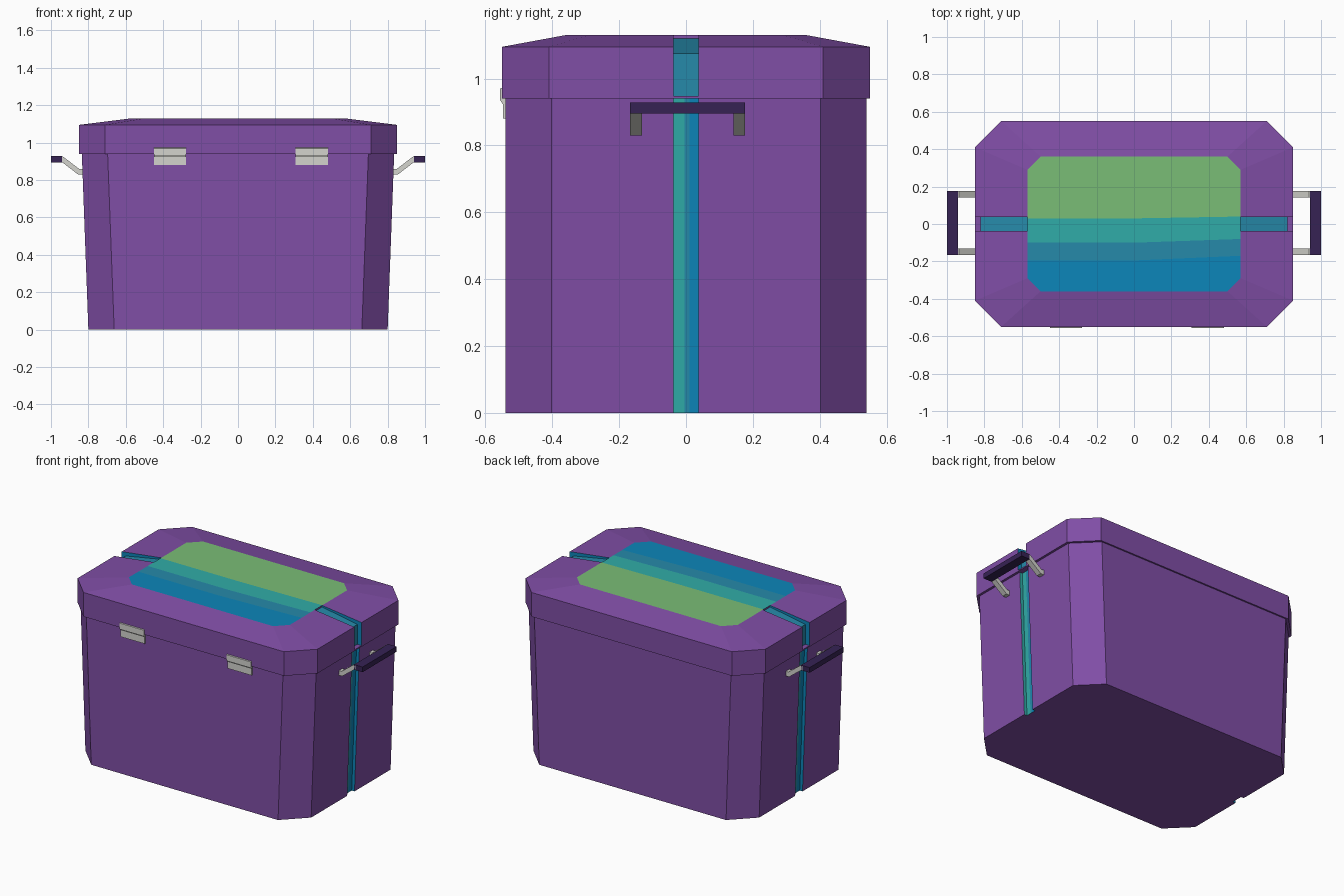
import bpy, bmesh
from mathutils import Vector

if "Cube" in bpy.data.objects:
    bpy.data.objects.remove(bpy.data.objects["Cube"])


def mat(name, r, g, b):
    m = bpy.data.materials.new(name)
    lin = [((v / 255 + 0.055) / 1.055) ** 2.4 for v in (r, g, b)]
    m.diffuse_color = (*lin, 1)
    m.use_nodes = True
    m.node_tree.nodes["Principled BSDF"].inputs["Base Color"].default_value = m.diffuse_color
    return m


PURPLE = mat("purple", 128, 78, 166)
TEAL = mat("teal", 48, 172, 168)
MID = mat("mid blue", 38, 138, 170)
BLUE = mat("blue", 12, 134, 186)
GREEN = mat("green", 122, 190, 118)
DARK = mat("dark purple", 54, 34, 84)
GREY = mat("light grey", 212, 212, 206)


def finish(name, bm, mats):
    bmesh.ops.remove_doubles(bm, verts=bm.verts[:], dist=1e-5)
    me = bpy.data.meshes.new(name)
    bm.to_mesh(me)
    bm.free()
    for m in mats:
        me.materials.append(m)
    ob = bpy.data.objects.new(name, me)
    bpy.context.collection.objects.link(ob)
    return ob


W = 0.037  # half width of the side groove


def ring(bm, hx, hy, c, d, z, drop=0):
    """Chamfered rectangle with a groove of depth d in both ends."""
    half = [(hx - c, -hy, z), (hx, c - hy, z), (hx, -W, z)]
    half += [(hx - d, y, z - drop) for y in (-W, -0.005, 0.01, W)]
    half += [(hx, W, z), (hx, hy - c, z), (hx - c, hy, z)]
    pts = half + [(-x, -y, h) for x, y, h in half]
    return [bm.verts.new(p) for p in pts]


def loft(bm, a, b, groove):
    """Join two rings; groove maps the edge number to a material slot."""
    n = len(a)
    for i in range(n):
        j = (i + 1) % n
        f = bm.faces.new((a[i], a[j], b[j], b[i]))
        f.material_index = groove.get(i % 10, 0)


# Tapered body with striped grooves
bm = bmesh.new()
low = ring(bm, 0.80, 0.54, 0.138, 0.02, 0)
high = ring(bm, 0.835, 0.54, 0.138, 0.02, 0.94)
loft(bm, low, high, {2: 1, 3: 1, 4: 2, 5: 3, 6: 3})
bm.faces.new(low[::-1])
finish("body", bm, [PURPLE, TEAL, MID, BLUE])

# Lid: rim, ledge at the groove foot, sloped top, open where the panel sits
bm = bmesh.new()
rings = [ring(bm, 0.85, 0.55, 0.14, 0, 0.94),
         ring(bm, 0.85, 0.55, 0.14, 0, 0.948),
         ring(bm, 0.85, 0.55, 0.14, 0.03, 0.948),
         ring(bm, 0.85, 0.55, 0.14, 0.03, 1.095, 0.02),
         ring(bm, 0.57, 0.36, 0.07, 0, 1.13, 0.01)]
lid_groove = {2: 2, 3: 1, 4: 1, 5: 1, 6: 2}
for k in range(4):
    loft(bm, rings[k], rings[k + 1], lid_groove if k > 1 else {})
bm.faces.new(rings[0][::-1])
for o in (0, 10):
    bm.faces.new([rings[4][o + k] for k in range(2, 8)])
finish("lid", bm, [PURPLE, MID, BLUE])

# Striped top panel: straight stripes on the left, slightly tilted on the right
bm = bmesh.new()
stripes = [(0.03, 0.0175), (-0.10, 0.035), (-0.195, 0.044)]
half = [(0, -0.36), (0.50, -0.36), (0.57, -0.29), (0.57, 0.29), (0.50, 0.36), (0, 0.36)]
for s in (1, -1):
    part = bmesh.new()
    part.faces.new([part.verts.new((s * x, s * y, 1.13)) for x, y in half])
    lines = [(y0, k if s > 0 else 0) for y0, k in stripes]
    for y0, k in lines:
        bmesh.ops.bisect_plane(part, geom=part.verts[:] + part.edges[:] + part.faces[:],
                               plane_co=(0, y0, 1.13), plane_no=Vector((-k, 1, 0)).normalized())
    for f in part.faces:
        p = f.calc_center_median()
        nf = bm.faces.new([bm.verts.new(v.co) for v in f.verts])
        nf.material_index = sum(p.y < y0 + k * p.x for y0, k in lines)
    part.free()
finish("top_panel", bm, [GREEN, TEAL, MID, BLUE])


def extrude(name, pts, vec, material):
    """Prism from a flat outline of 3D points."""
    bm = bmesh.new()
    f = bm.faces.new([bm.verts.new(p) for p in pts])
    r = bmesh.ops.extrude_face_region(bm, geom=[f])
    bmesh.ops.translate(bm, vec=vec, verts=[v for v in r["geom"] if isinstance(v, bmesh.types.BMVert)])
    bmesh.ops.recalc_face_normals(bm, faces=bm.faces[:])
    return finish(name, bm, [material])


# Side handles: bar on two bent arms
arm = [(0.82, 0.83), (0.855, 0.83), (0.94, 0.895), (0.955, 0.897),
       (0.955, 0.925), (0.935, 0.925), (0.85, 0.86), (0.82, 0.86)]
bar = [(0.94, 0.895), (1.0, 0.895), (1.0, 0.928), (0.94, 0.928)]
for side, s in (("right", 1), ("left", -1)):
    extrude(f"{side}_handle_bar", [(s * x, -0.167, z) for x, z in bar], (0, 0.344, 0), DARK)
    for n, y in (("front", -0.167), ("back", 0.142)):
        extrude(f"{side}_{n}_handle_arm", [(s * x, y, z) for x, z in arm], (0, 0.035, 0), GREY)

# Front clips stepping from lid to body
clip = [(-0.545, 0.975), (-0.556, 0.97), (-0.556, 0.935), (-0.547, 0.922),
        (-0.547, 0.88), (-0.535, 0.88), (-0.535, 0.975)]
for side, x in (("left", -0.45), ("right", 0.308)):
    extrude(f"{side}_clip", [(x, y, z) for y, z in clip], (0.172, 0, 0), GREY)
